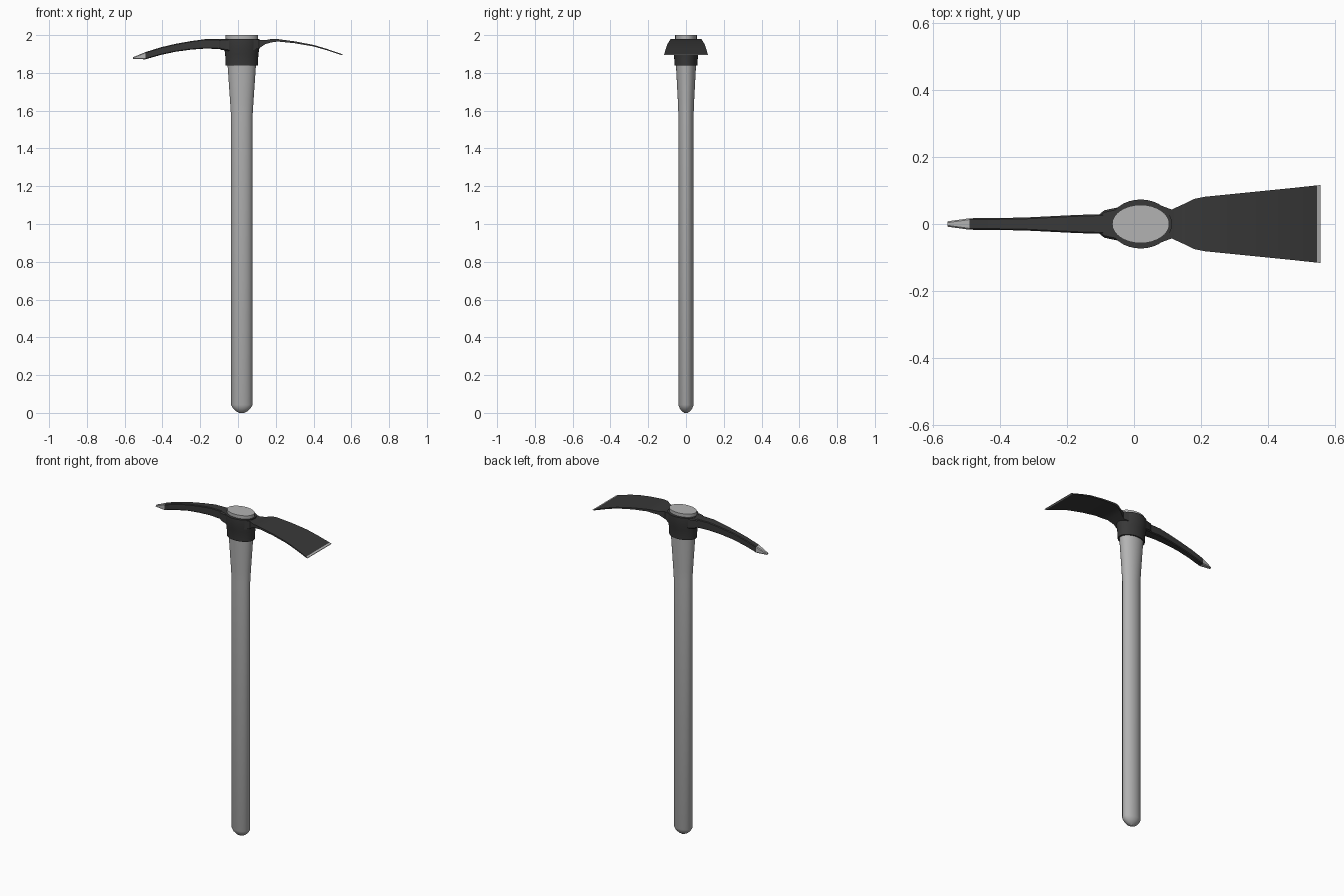
import bpy, bmesh, math

if "Cube" in bpy.data.objects:
    bpy.data.objects.remove(bpy.data.objects["Cube"])

def material(name, r, g, b):
    m = bpy.data.materials.new(name)
    m.diffuse_color = (r, g, b, 1)
    m.use_nodes = True
    m.node_tree.nodes["Principled BSDF"].inputs["Base Color"].default_value = m.diffuse_color
    return m

WOOD = material("pale grey handle", 0.45, 0.45, 0.45)
IRON = material("dark iron", 0.04, 0.04, 0.04)
STEEL = material("bright ground steel", 0.45, 0.45, 0.45)
CX = 0.02  # handle axis

def loft(name, rings, mats, closed=False, rule=None, smooth=30):
    """Skin equal-length point rings; cap the ends or join last to first."""
    bm = bmesh.new()
    vs = [[bm.verts.new(p) for p in r] for r in rings]
    n = len(vs[0])
    pairs = list(zip(vs, vs[1:])) + ([(vs[-1], vs[0])] if closed else [])
    for a, b in pairs:
        for i in range(n):
            j = (i + 1) % n
            bm.faces.new((a[i], a[j], b[j], b[i]))
    if not closed:
        bm.faces.new(vs[0])
        bm.faces.new(vs[-1])
    bmesh.ops.recalc_face_normals(bm, faces=bm.faces)
    if rule:
        for f in bm.faces:
            f.material_index = int(rule(f.calc_center_median()))
    me = bpy.data.meshes.new(name)
    bm.to_mesh(me)
    bm.free()
    for m in mats:
        me.materials.append(m)
    ob = bpy.data.objects.new(name, me)
    bpy.context.collection.objects.link(ob)
    bpy.ops.object.select_all(action='DESELECT')
    ob.select_set(True)
    bpy.context.view_layer.objects.active = ob
    if smooth:
        bpy.ops.object.shade_smooth_by_angle(angle=math.radians(smooth))
    return ob

def ellipse(rx, ry, z, n=32):
    return [(CX + rx * math.cos(2 * math.pi * i / n), ry * math.sin(2 * math.pi * i / n), z)
            for i in range(n)]

def section(x, hw, top, bottom, bevel=0.0):
    """Cross-section of a blade at x, with optional chamfered corners."""
    if not bevel:
        return [(x, -hw, bottom), (x, hw, bottom), (x, hw, top), (x, -hw, top)]
    b = bevel
    return [(x, -hw + b, bottom), (x, hw - b, bottom), (x, hw, bottom + b), (x, hw, top - b),
            (x, hw - b, top), (x, -hw + b, top), (x, -hw, top - b), (x, -hw, bottom + b)]

# Handle: oval shaft, rounded butt, flared head end
loft("handle", [ellipse(*r) for r in (
    (0.012, 0.009, 0.0), (0.030, 0.022, 0.009), (0.046, 0.033, 0.023), (0.057, 0.040, 0.042),
    (0.057, 0.040, 1.57), (0.062, 0.043, 1.65), (0.075, 0.053, 1.84),
    (0.085, 0.057, 1.97), (0.085, 0.057, 2.0))], [WOOD])

# Eye: oval collar around the handle
loft("eye_collar", [ellipse(*r) for r in (
    (0.085, 0.060, 1.84), (0.088, 0.064, 1.90), (0.093, 0.073, 1.93), (0.093, 0.073, 1.98),
    (0.083, 0.055, 1.98), (0.073, 0.051, 1.84))], [IRON], closed=True)

# Shoulder where the pick joins the eye
loft("pick_shoulder", [section(*r, 0.006) for r in (
    (-0.045, 0.050, 1.979, 1.915), (-0.088, 0.041, 1.979, 1.922), (-0.100, 0.032, 1.977, 1.927))],
    [IRON])

# Pick arm with ground tip
loft("pick", [section(*r, 0.004) for r in (
    (-0.07, 0.030, 1.979, 1.925), (-0.17, 0.027, 1.979, 1.929), (-0.25, 0.023, 1.968, 1.923),
    (-0.33, 0.019, 1.954, 1.912), (-0.41, 0.018, 1.935, 1.895), (-0.49, 0.017, 1.910, 1.872),
    (-0.556, 0.008, 1.883, 1.873))], [IRON, STEEL], rule=lambda c: c.x < -0.492)

# Adze blade with ground edge
loft("adze", [section(*r) for r in (
    (0.08, 0.055, 1.979, 1.920), (0.112, 0.043, 1.975, 1.930), (0.145, 0.058, 1.973, 1.953),
    (0.18, 0.075, 1.980, 1.962), (0.21, 0.081, 1.979, 1.966), (0.30, 0.090, 1.967, 1.957),
    (0.40, 0.100, 1.948, 1.940), (0.47, 0.107, 1.927, 1.920), (0.545, 0.115, 1.901, 1.895),
    (0.556, 0.116, 1.897, 1.894))], [IRON, STEEL], rule=lambda c: c.x > 0.546)
